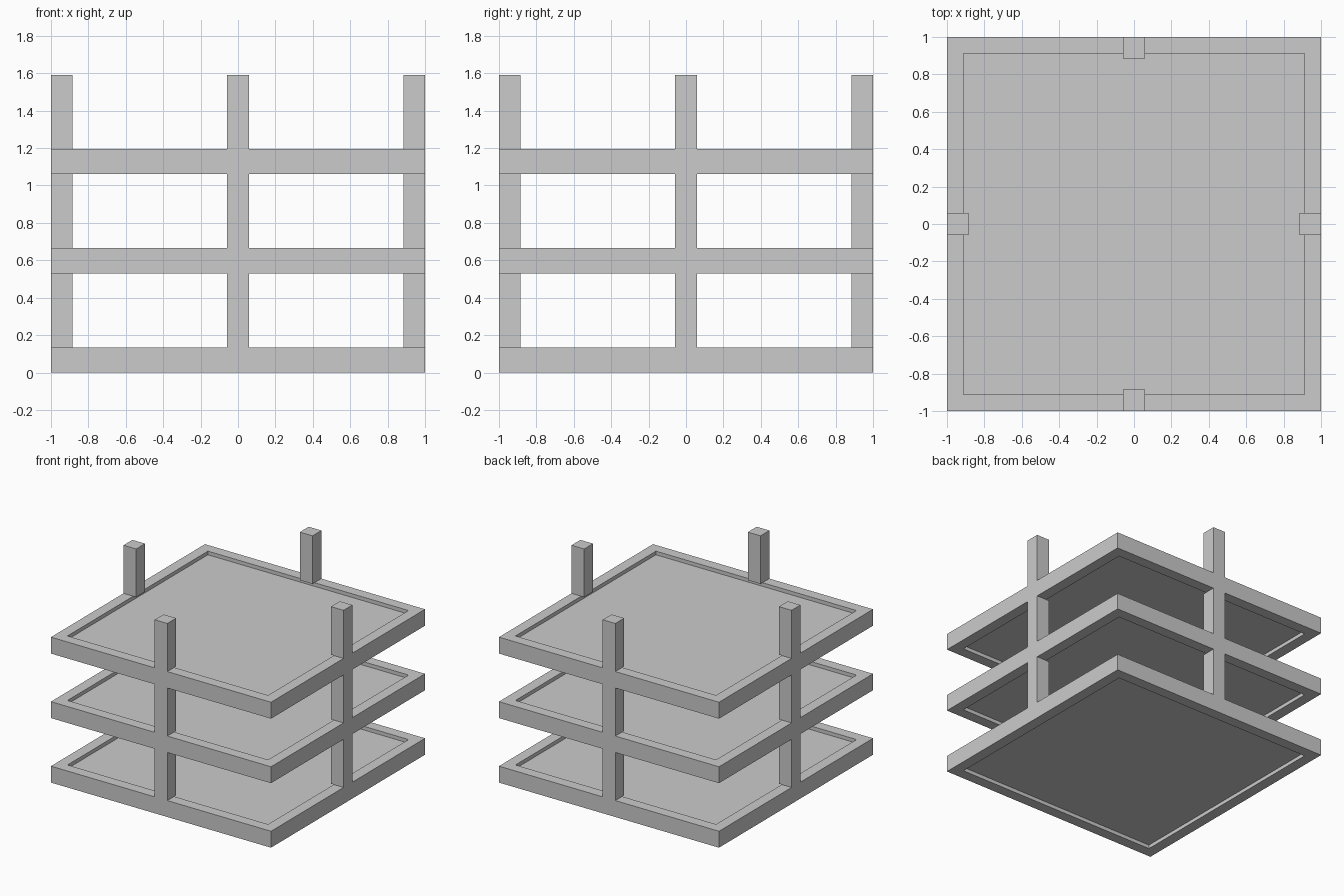
import bpy, bmesh
from mathutils import Matrix, Vector

if "Cube" in bpy.data.objects:
    bpy.data.objects.remove(bpy.data.objects["Cube"])

TIERS, PITCH = 3, 0.53        # stacked units and their spacing
TRAY_H, RIM = 0.135, 0.125    # tray thickness, rim width
RECESS, POST = 0.03, 0.115    # panel recess depth, post width


def box_bm(lo, hi):
    lo, hi = Vector(lo), Vector(hi)
    bm = bmesh.new()
    m = Matrix.Translation((lo + hi) / 2) @ Matrix.Diagonal((*(hi - lo), 1))
    bmesh.ops.create_cube(bm, size=1, matrix=m)
    return bm


def make_object(name, bm):
    mesh = bpy.data.meshes.new(name)
    bm.normal_update()
    bm.to_mesh(mesh)
    bm.free()
    ob = bpy.data.objects.new(name, mesh)
    bpy.context.collection.objects.link(ob)
    # repeat the part up the stack
    arr = ob.modifiers.new("stack", 'ARRAY')
    arr.count = TIERS
    arr.use_relative_offset = False
    arr.use_constant_offset = True
    arr.constant_offset_displace = (0, 0, PITCH)
    return ob


# square tray with a raised rim above and below the panel
bm = box_bm((-1, -1, 0), (1, 1, TRAY_H))
bm.normal_update()
panels = [f for f in bm.faces if abs(f.normal.z) > 0.9]
bmesh.ops.inset_individual(bm, faces=panels, thickness=RIM, depth=0)
bm.normal_update()
bmesh.ops.inset_individual(bm, faces=panels, thickness=0, depth=-RECESS)
make_object("tray", bm)

# one post in the middle of each side, flush with the rim
h = POST / 2
for name, x, y in (("front_post", 0, -1), ("back_post", 0, 1),
                   ("left_post", -1, 0), ("right_post", 1, 0)):
    cx, cy = x * (1 - h), y * (1 - h)
    make_object(name, box_bm((cx - h, cy - h, TRAY_H), (cx + h, cy + h, PITCH)))
